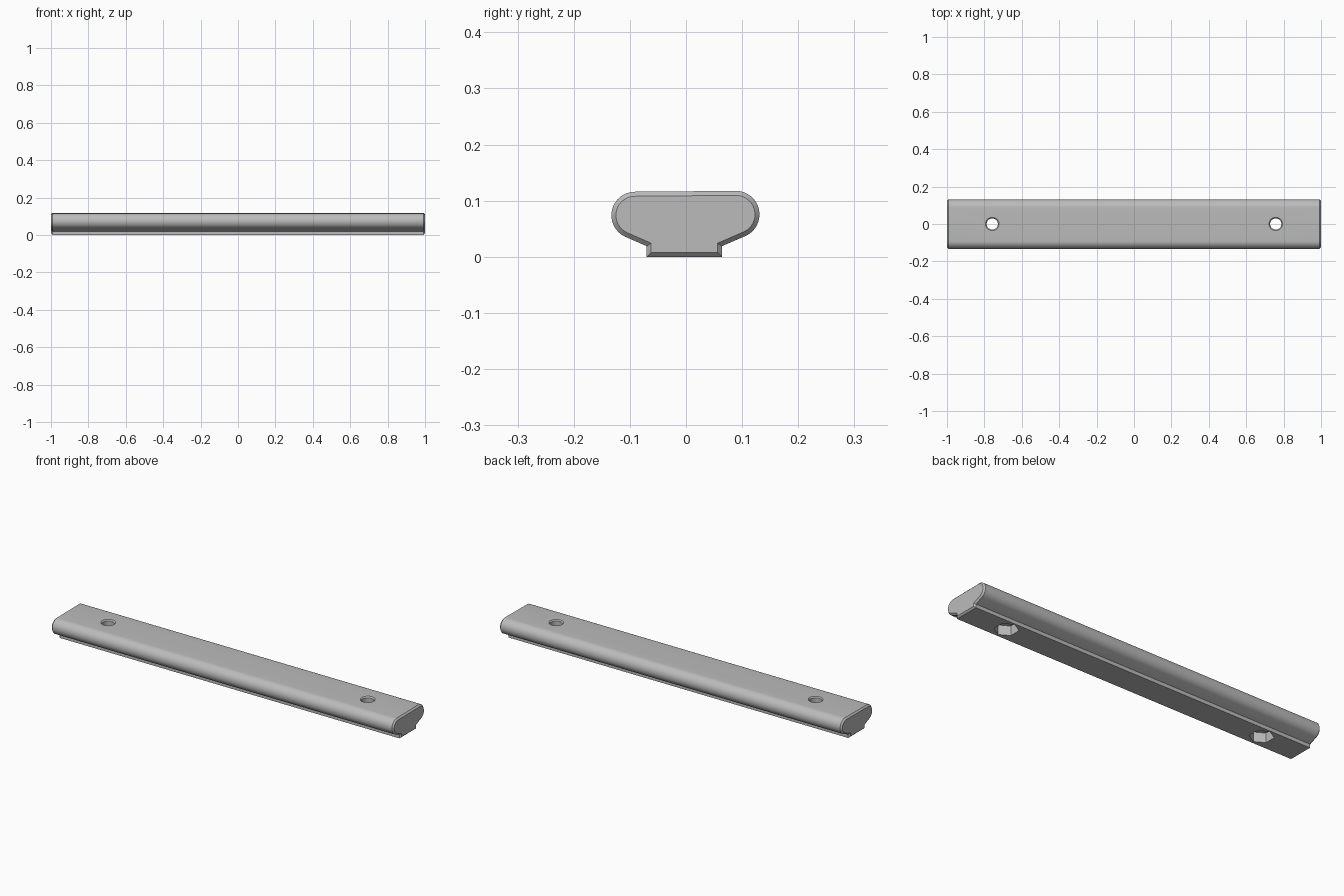
import bpy
import bmesh
from math import cos, sin, radians, pi

if "Cube" in bpy.data.objects:
    bpy.data.objects.remove(bpy.data.objects["Cube"])

grey = bpy.data.materials.new("plain grey")
grey.use_nodes = True
colour = (0.5, 0.5, 0.5, 1)
grey.diffuse_color = colour
grey.node_tree.nodes["Principled BSDF"].inputs["Base Color"].default_value = colour

HALF = 1.0
CHAMFER = 0.008
HOLE_X = 0.758


def arc(y, z, radius, start, end, steps=16):
    angles = [radians(start + (end - start) * i / steps) for i in range(steps + 1)]
    return [(y + radius * cos(a), z + radius * sin(a)) for a in angles]


def make_object(name, bm):
    bmesh.ops.recalc_face_normals(bm, faces=bm.faces)
    mesh = bpy.data.meshes.new(name)
    bm.to_mesh(mesh)
    bm.free()
    mesh.materials.append(grey)
    obj = bpy.data.objects.new(name, mesh)
    bpy.context.collection.objects.link(obj)
    return obj


def lofted_cutter(name, x, sides, turn, levels):
    """Closed solid through (height, radius) rings."""
    bm = bmesh.new()
    rings = [[bm.verts.new((x + r * cos(turn + 2 * pi * i / sides),
                            r * sin(turn + 2 * pi * i / sides), z))
              for i in range(sides)] for z, r in levels]
    for low, high in zip(rings, rings[1:]):
        for i in range(sides):
            j = (i + 1) % sides
            bm.faces.new((low[i], low[j], high[j], high[i]))
    bm.faces.new(rings[0])
    bm.faces.new(rings[-1])
    obj = make_object(name, bm)
    obj.hide_render = True
    obj.hide_set(True)
    return obj


# Bar: rounded head on a narrow foot, extruded along x
profile = [(-0.07, 0), (0.064, 0), (0.064, 0.019)]
profile += arc(0.089, 0.0755, 0.042, -65, 90)
profile += arc(-0.091, 0.074, 0.042, 90, 245)
profile += [(-0.07, 0.019)]
bm = bmesh.new()
end = bm.faces.new([bm.verts.new((-HALF, y, z)) for y, z in profile])
grown = bmesh.ops.extrude_face_region(bm, geom=[end], use_keep_orig=True)
bmesh.ops.translate(bm, vec=(2 * HALF, 0, 0),
                    verts=[g for g in grown["geom"] if isinstance(g, bmesh.types.BMVert)])
# Chamfered ends
rims = [e for e in bm.edges if abs(e.verts[0].co.x - e.verts[1].co.x) < 0.001]
bmesh.ops.bevel(bm, geom=rims, offset=CHAMFER, offset_type='OFFSET',
                segments=1, affect='EDGES', profile=0.5)
bar = make_object("grip_bar", bm)

# Screw holes with a small countersink, and hexagonal nut pockets below
for side, x in (("right", -HOLE_X), ("left", HOLE_X)):
    cutters = [
        lofted_cutter(side + "_screw_hole_cutter", x, 40, 0,
                      [(0.02, 0.03), (0.111, 0.03), (0.117, 0.036), (0.15, 0.036)]),
        lofted_cutter(side + "_nut_pocket_cutter", x, 6, pi / 2,
                      [(-0.05, 0.058), (0.05, 0.058)]),
    ]
    for cutter in cutters:
        mod = bar.modifiers.new(cutter.name, 'BOOLEAN')
        mod.operation = 'DIFFERENCE'
        mod.solver = 'EXACT'
        mod.object = cutter

# Bake the cuts, then remove the cutters
bpy.context.view_layer.update()
bpy.context.view_layer.objects.active = bar
bar.select_set(True)
for mod in list(bar.modifiers):
    cutter = mod.object
    bpy.ops.object.modifier_apply(modifier=mod.name)
    bpy.data.objects.remove(cutter)
bpy.ops.object.shade_smooth_by_angle(angle=radians(25))
